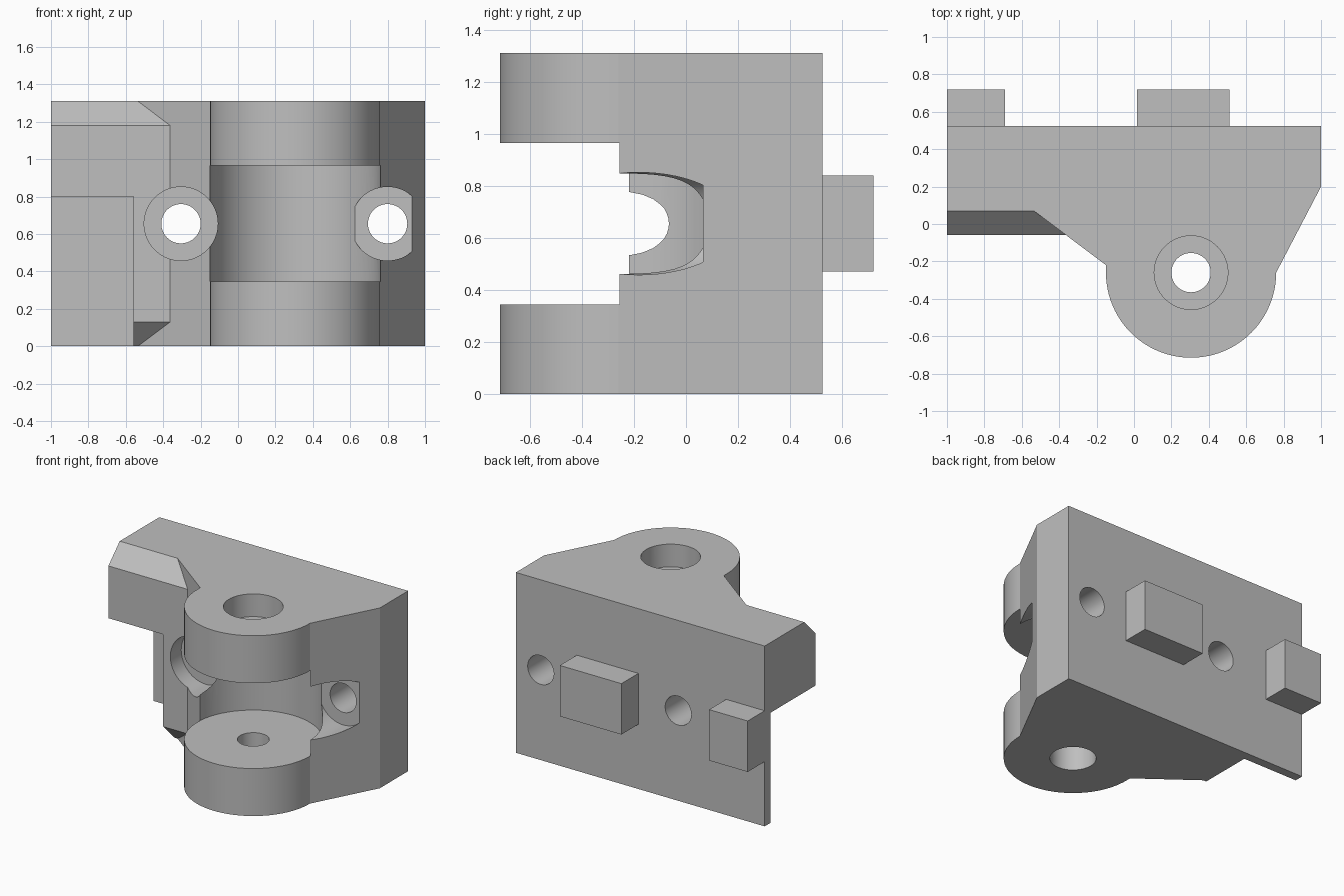
import bpy, bmesh, math
from mathutils import Matrix, Vector

cube = bpy.data.objects.get("Cube")
if cube:
    bpy.data.objects.remove(cube, do_unlink=True)

H = 1.31                 # overall height
PX, PY = 0.305, -0.26    # hinge pin axis
LUG_R = 0.455
HOLE_R, BORE_R = 0.105, 0.197
BOLT_Z = 0.655

grey = bpy.data.materials.new("light grey")
grey.use_nodes = True
grey.diffuse_color = (0.52, 0.52, 0.52, 1)
grey.node_tree.nodes["Principled BSDF"].inputs["Base Color"].default_value = (0.52, 0.52, 0.52, 1)


def add_object(name, bm):
    bmesh.ops.recalc_face_normals(bm, faces=bm.faces)
    mesh = bpy.data.meshes.new(name)
    bm.to_mesh(mesh)
    bm.free()
    mesh.materials.append(grey)
    obj = bpy.data.objects.new(name, mesh)
    bpy.context.collection.objects.link(obj)
    return obj


def prism(name, points, offset):
    """Extrude a closed loop of 3D points by an offset."""
    bm = bmesh.new()
    face = bm.faces.new([bm.verts.new(p) for p in points])
    new = bmesh.ops.extrude_face_region(bm, geom=[face])["geom"]
    bmesh.ops.translate(bm, vec=offset, verts=[g for g in new if isinstance(g, bmesh.types.BMVert)])
    return add_object(name, bm)


def box(name, lo, hi):
    corners = [(lo[0], lo[1]), (hi[0], lo[1]), (hi[0], hi[1]), (lo[0], hi[1])]
    return prism(name, [(x, y, lo[2]) for x, y in corners], (0, 0, hi[2] - lo[2]))


def cylinder(name, start, end, radius):
    a, b = Vector(start), Vector(end)
    turn = (b - a).to_track_quat('Z', 'Y').to_matrix().to_4x4()
    bm = bmesh.new()
    bmesh.ops.create_cone(bm, cap_ends=True, segments=64, radius1=radius, radius2=radius,
                          depth=(b - a).length, matrix=Matrix.Translation((a + b) / 2) @ turn)
    return add_object(name, bm)


def combine(target, tool, operation):
    mod = target.modifiers.new(operation.title(), 'BOOLEAN')
    mod.operation, mod.solver, mod.object = operation, 'EXACT', tool
    bpy.context.view_layer.objects.active = target
    bpy.ops.object.modifier_apply(modifier=mod.name)
    bpy.data.objects.remove(tool, do_unlink=True)


# Main body: plan outline with the rounded hinge lug
SEG = 48
lug = [(PX - LUG_R * math.cos(math.pi * i / SEG), PY - LUG_R * math.sin(math.pi * i / SEG))
       for i in range(SEG + 1)]
outline = [(-1, 0.525), (-1, 0.07), (-0.535, 0.07), (-0.15, -0.22)] + lug + [(1, 0.2), (1, 0.525)]
body = prism("hinge_body", [(x, y, 0) for x, y in outline], (0, 0, H))

# Front block with chamfered top and bottom
side = [(0.3, 0), (0.07, 0), (-0.06, 0.13), (-0.06, H - 0.13), (0.07, H), (0.3, H)]
combine(body, prism("front_block", [(-1, y, z) for y, z in side], (0.7, 0, 0)), 'UNION')

# Step that leaves a thin back plate, and the round slot between the lugs
cutters = [
    box("step_cutter", (-1.1, -0.3, -0.1), (-0.56, 0.46, 0.8)),
    cylinder("slot_cutter", (PX, PY, 0.345), (PX, PY, 0.965), LUG_R + 0.002),
    cylinder("pin_hole", (PX, PY, -0.1), (PX, PY, H + 0.1), HOLE_R),
    cylinder("pin_head_recess", (PX, PY, H - 0.165), (PX, PY, H + 0.1), BORE_R),
    cylinder("pin_end_recess", (PX, PY, -0.1), (PX, PY, 0.2), 0.152),
]
# Bolt holes with counterbores
for x in (-0.305, 0.8):
    cutters.append(cylinder("bolt_hole", (x, -0.5, BOLT_Z), (x, 0.7, BOLT_Z), HOLE_R))
    cutters.append(cylinder("bolt_recess", (x, -0.6, BOLT_Z), (x, 0.065, BOLT_Z), BORE_R))
for cutter in cutters:
    combine(body, cutter, 'DIFFERENCE')

bpy.ops.object.select_all(action='DESELECT')
body.select_set(True)
bpy.context.view_layer.objects.active = body
bpy.ops.object.shade_smooth_by_angle(angle=math.radians(15))

# Locating pegs on the back
for name, x0, x1 in (("right_peg", -1, -0.69), ("left_peg", 0.015, 0.51)):
    box(name, (x0, 0.525, 0.47), (x1, 0.72, 0.84))
